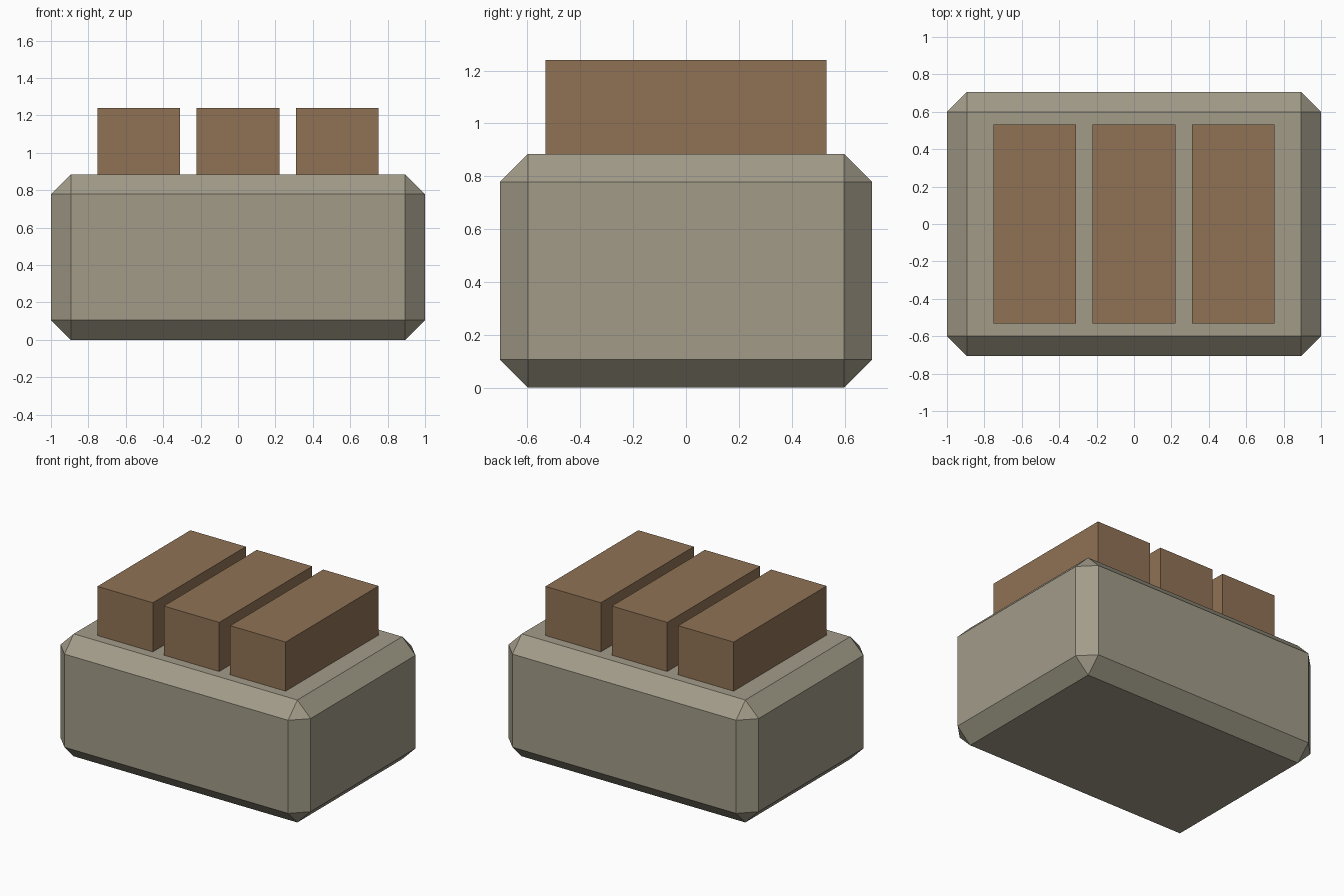
import bpy
import bmesh
from mathutils import Vector

if "Cube" in bpy.data.objects:
    bpy.data.objects.remove(bpy.data.objects["Cube"])


def material(name, color):
    mat = bpy.data.materials.new(name)
    mat.diffuse_color = color
    mat.use_nodes = True
    mat.node_tree.nodes["Principled BSDF"].inputs["Base Color"].default_value = mat.diffuse_color
    return mat


def box(name, size, centre, mat, chamfer=0.0):
    bm = bmesh.new()
    bmesh.ops.create_cube(bm, size=1.0)
    bmesh.ops.scale(bm, vec=Vector(size), verts=bm.verts)
    if chamfer:
        bmesh.ops.bevel(bm, geom=bm.edges[:], offset=chamfer, segments=1,
                        affect='EDGES', clamp_overlap=True)
    mesh = bpy.data.meshes.new(name)
    bm.to_mesh(mesh)
    bm.free()
    mesh.materials.append(mat)
    obj = bpy.data.objects.new(name, mesh)
    obj.location = centre
    bpy.context.collection.objects.link(obj)
    return obj


stone = material("stone", (0.36, 0.33, 0.25, 1.0))
brown = material("brown", (0.28, 0.17, 0.09, 1.0))

# Chamfered base block
BODY_H = 0.885
box("base_block", (2.0, 1.41, BODY_H), (0, 0, BODY_H / 2), stone, 0.106)

# Three upright slabs, sunk slightly into the base
TOP, SINK = 1.24, 0.04
slab_h = TOP - BODY_H + SINK
for i, side in enumerate(("left", "middle", "right")):
    box(side + "_slab", (0.443, 1.062, slab_h),
        ((i - 1) * 0.531, 0, TOP - slab_h / 2), brown)
